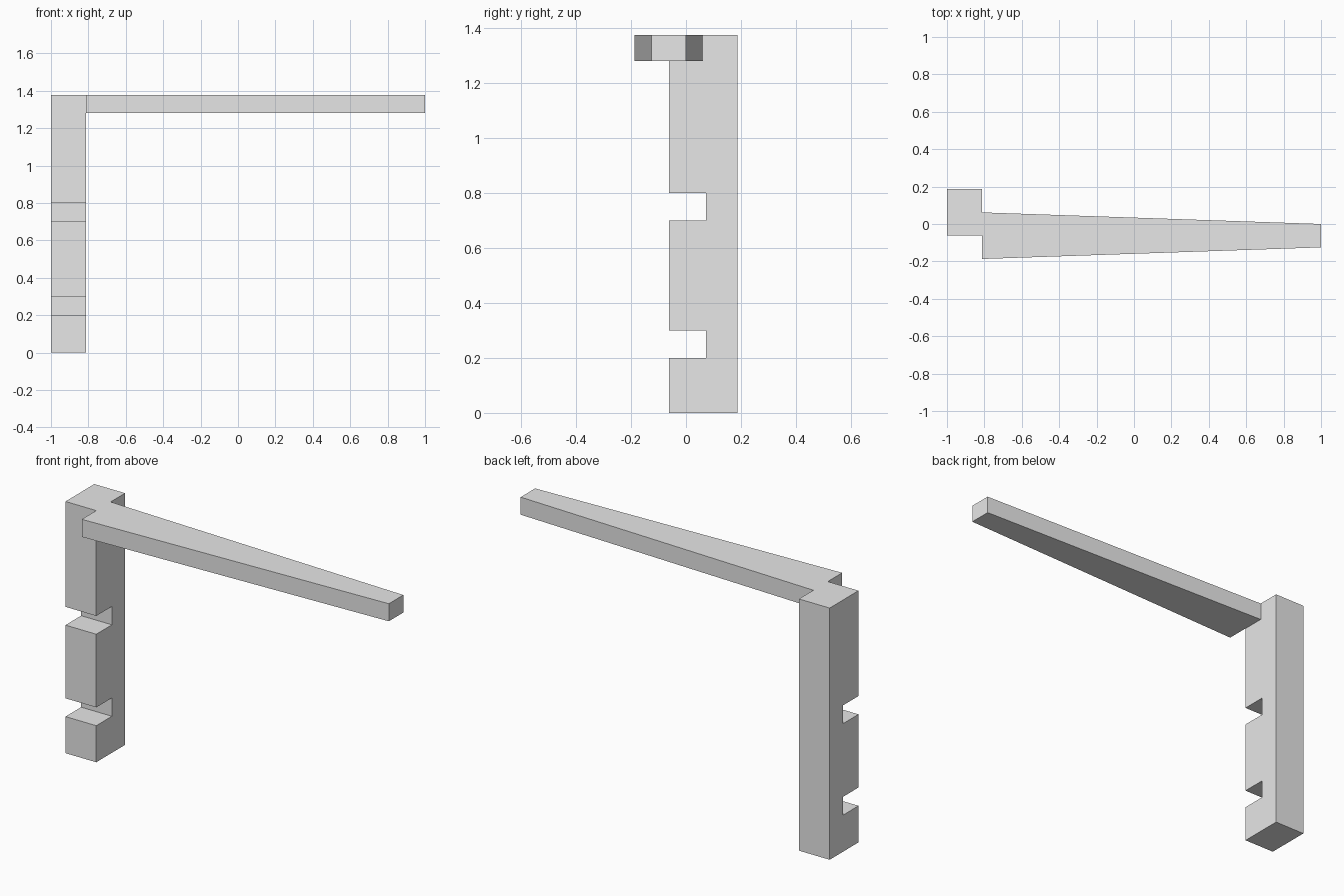
import bpy
import bmesh
from mathutils import Vector

if "Cube" in bpy.data.objects:
    bpy.data.objects.remove(bpy.data.objects["Cube"], do_unlink=True)

grey = bpy.data.materials.new("light grey")
grey.use_nodes = True
COLOUR = (0.8, 0.8, 0.8, 1)
grey.diffuse_color = COLOUR
grey.node_tree.nodes["Principled BSDF"].inputs["Base Color"].default_value = COLOUR


def extruded(name, profile, offset):
    """Flat-sided solid: a closed profile pushed along an offset."""
    bm = bmesh.new()
    face = bm.faces.new([bm.verts.new(p) for p in profile])
    result = bmesh.ops.extrude_face_region(bm, geom=[face], use_keep_orig=True)
    moved = [g for g in result["geom"] if isinstance(g, bmesh.types.BMVert)]
    bmesh.ops.translate(bm, verts=moved, vec=Vector(offset))
    bmesh.ops.recalc_face_normals(bm, faces=bm.faces)
    mesh = bpy.data.meshes.new(name)
    bm.to_mesh(mesh)
    bm.free()
    mesh.materials.append(grey)
    obj = bpy.data.objects.new(name, mesh)
    bpy.context.collection.objects.link(obj)
    return obj


LEFT, JOINT, TIP = -1.0, -0.814, 1.0
TOP, ARM_BOTTOM = 1.376, 1.28
FRONT, BACK, NOTCH_DEPTH = -0.062, 0.187, 0.073

# Upright post with two square notches cut into its front
side = [(BACK, TOP), (BACK, 0), (FRONT, 0)]
for low in (0.2, 0.7):
    high = low + 0.1
    side += [(FRONT, low), (NOTCH_DEPTH, low), (NOTCH_DEPTH, high), (FRONT, high)]
side.append((FRONT, TOP))
extruded("notched_post", [(LEFT, y, z) for y, z in side], (JOINT - LEFT, 0, 0))

# Horizontal arm tapering towards its free end
plan = [(JOINT, -0.187), (TIP, -0.125), (TIP, 0), (JOINT, 0.062)]
extruded("tapered_arm", [(x, y, ARM_BOTTOM) for x, y in plan], (0, 0, TOP - ARM_BOTTOM))
